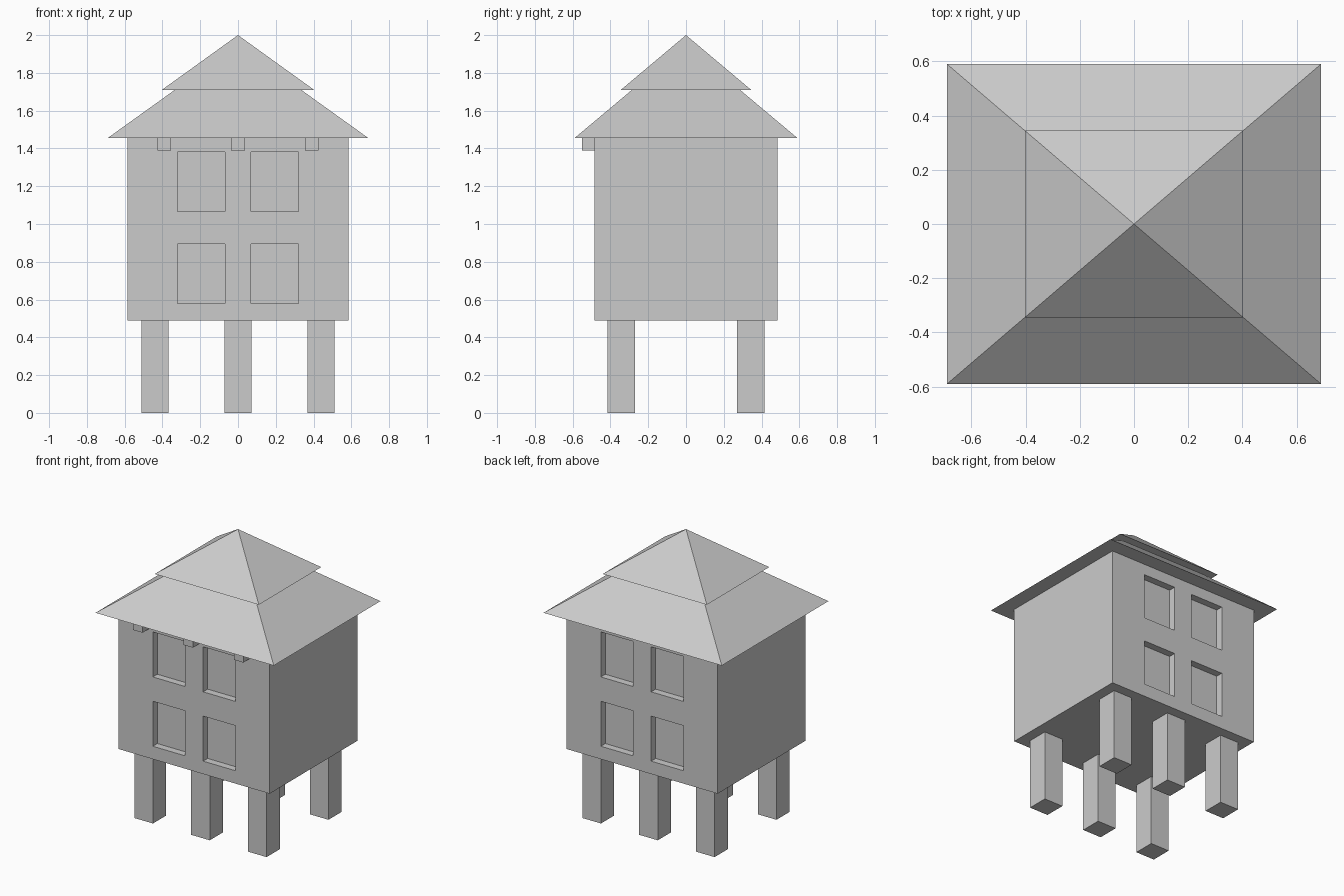
import bpy
import bmesh
from math import pi, sqrt
from mathutils import Matrix, Vector

cube = bpy.data.objects.get("Cube")
if cube:
    bpy.data.objects.remove(cube, do_unlink=True)

# Single plain grey
grey = bpy.data.materials.new("light_grey")
grey.use_nodes = True
colour = (0.6, 0.6, 0.6, 1)
grey.diffuse_color = colour
grey.node_tree.nodes["Principled BSDF"].inputs["Base Color"].default_value = colour


def finish(bm, name):
    bmesh.ops.recalc_face_normals(bm, faces=bm.faces)
    mesh = bpy.data.meshes.new(name)
    bm.to_mesh(mesh)
    bm.free()
    mesh.materials.append(grey)
    obj = bpy.data.objects.new(name, mesh)
    bpy.context.collection.objects.link(obj)
    return obj


def box_mesh(low, high):
    low, high = Vector(low), Vector(high)
    bm = bmesh.new()
    matrix = Matrix.Translation((low + high) / 2) @ Matrix.Diagonal((high - low).to_4d())
    matrix[3][3] = 1
    bmesh.ops.create_cube(bm, size=1, matrix=matrix)
    return bm


def pyramid(name, half_x, half_y, base, apex):
    bm = bmesh.new()
    matrix = (Matrix.Translation((0, 0, (base + apex) / 2))
              @ Matrix.Diagonal((half_x, half_y, 1, 1))
              @ Matrix.Rotation(pi / 4, 4, "Z"))
    bmesh.ops.create_cone(bm, cap_ends=True, segments=4, radius1=sqrt(2),
                          radius2=0, depth=apex - base, matrix=matrix)
    bmesh.ops.remove_doubles(bm, verts=bm.verts, dist=0.0001)
    return finish(bm, name)


FLOOR, EAVES = 0.49, 1.455
HALF_X, HALF_Y = 0.585, 0.485
WINDOW_X = (0.07, 0.32)
WINDOW_ROWS = ((0.58, 0.895), (1.065, 1.38))

# House body, with windows recessed in the front and back walls
bm = box_mesh((-HALF_X, -HALF_Y, FLOOR), (HALF_X, HALF_Y, EAVES))
cuts = [((s * x, 0, 0), (1, 0, 0)) for s in (-1, 1) for x in WINDOW_X]
cuts += [((0, 0, z), (0, 0, 1)) for row in WINDOW_ROWS for z in row]
for point, normal in cuts:
    bmesh.ops.bisect_plane(bm, geom=bm.verts[:] + bm.edges[:] + bm.faces[:],
                           plane_co=point, plane_no=normal)
bm.normal_update()


def is_window(face):
    c = face.calc_center_median()
    return (abs(face.normal.y) > 0.9 and WINDOW_X[0] < abs(c.x) < WINDOW_X[1]
            and any(a < c.z < b for a, b in WINDOW_ROWS))


panes = [f for f in bm.faces if is_window(f)]
bmesh.ops.inset_individual(bm, faces=panes, thickness=0, depth=-0.05)
finish(bm, "house_body")

# Two-tier roof
pyramid("lower_roof", 0.69, 0.59, EAVES, 1.95)
pyramid("upper_roof", 0.403, 0.345, 1.71, 2.0)

# Stilts under the floor
for side, y in (("front", -0.342), ("back", 0.342)):
    for place, x in (("right", -0.44), ("middle", 0), ("left", 0.44)):
        finish(box_mesh((x - 0.072, y - 0.073, 0), (x + 0.072, y + 0.073, FLOOR)),
               f"{side}_{place}_stilt")

# Small brackets under the front eaves
for place, x in (("right", -0.39), ("middle", 0), ("left", 0.39)):
    finish(box_mesh((x - 0.036, -0.55, 1.39), (x + 0.036, -HALF_Y, EAVES)),
           f"{place}_eaves_bracket")
